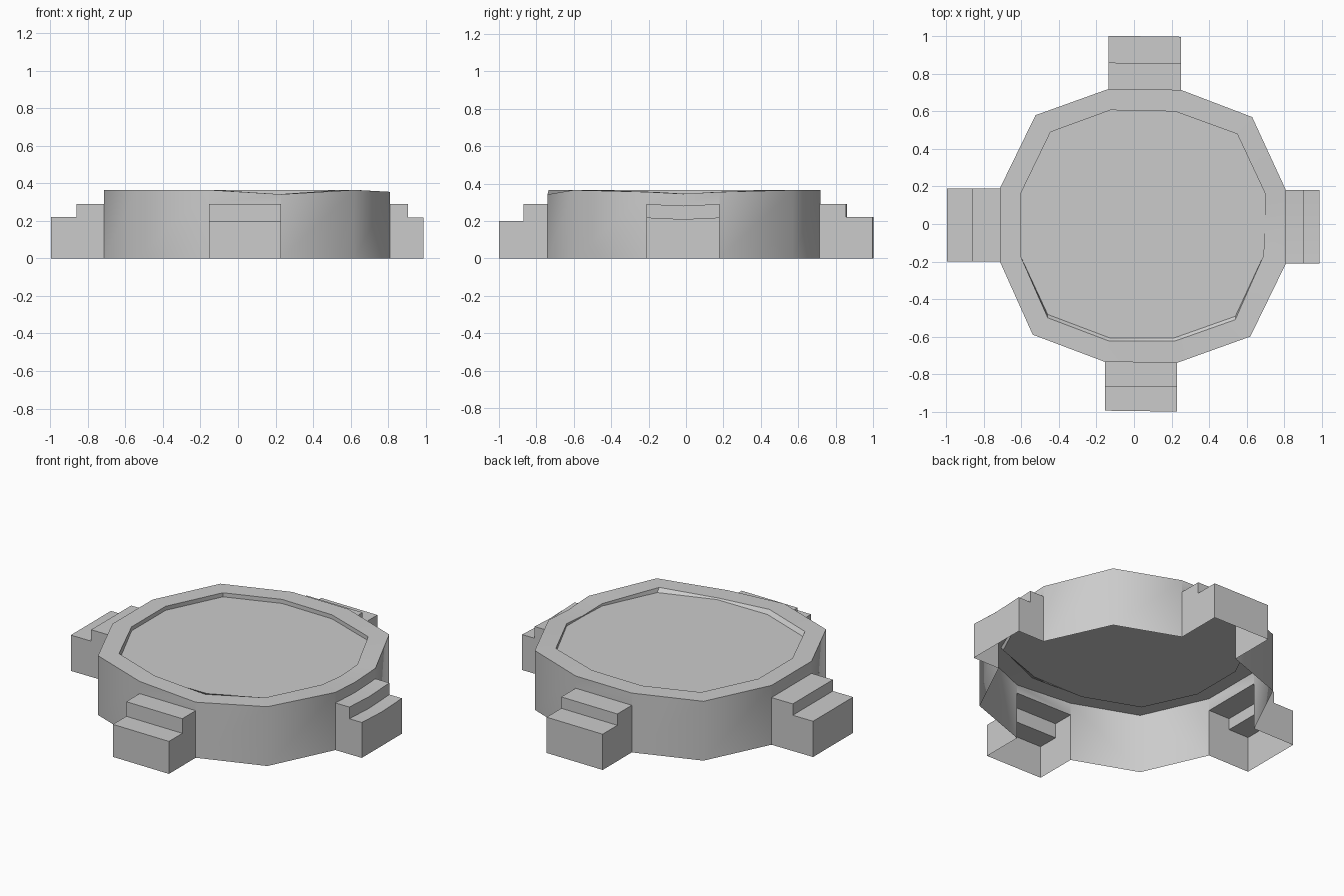
import bpy, bmesh, math

if "Cube" in bpy.data.objects:
    bpy.data.objects.remove(bpy.data.objects["Cube"])

TOP = 0.365      # rim height
STEP = 0.29      # upper tread height, also height of the wall openings
PANEL = 0.34     # recessed deck height

# outer rim corners (x, y, z), clockwise from the back
OUTER = [(-.135, .72, TOP), (.25, .715, TOP), (.63, .57, TOP), (.81, .18, .355),
         (.81, -.015, .345), (.81, -.21, .355), (.62, -.60, TOP), (.23, -.74, .342),
         (-.155, -.735, TOP), (-.54, -.59, TOP), (-.715, -.20, TOP), (-.715, .19, TOP),
         (-.525, .58, TOP)]
# inner rim corners (x, y)
INNER = [(-.125, .607), (.22, .60), (.55, .48), (.70, .16), (.698, 0), (.69, -.17),
         (.54, -.51), (.215, -.625), (-.13, -.625), (-.46, -.50), (-.605, -.17),
         (-.605, .16), (-.445, .49)]
# steps: name, rim corners, outward direction, upper depth, full depth, lower tread height
STEPS = [("back_step", [0, 1], (0, 1), .14, .283, .22),
         ("right_step", [3, 4, 5], (1, 0), .095, .18, .218),
         ("front_step", [7, 8], (0, -1), .13, .26, .20),
         ("left_step", [10, 11], (-1, 0), .145, .283, .22)]
N = len(OUTER)
open_edges = {i for s in STEPS for i in s[1][:-1]}


def make(name, build, angle):
    bm = bmesh.new()
    build(bm)
    bmesh.ops.remove_doubles(bm, verts=bm.verts, dist=1e-4)
    mesh = bpy.data.meshes.new(name)
    bm.to_mesh(mesh)
    bm.free()
    ob = bpy.data.objects.new(name, mesh)
    bpy.context.collection.objects.link(ob)
    bpy.ops.object.select_all(action='DESELECT')
    ob.select_set(True)
    bpy.context.view_layer.objects.active = ob
    bpy.ops.object.shade_smooth_by_angle(angle=math.radians(angle))


def face(bm, pts):
    bm.faces.new([bm.verts.new(p) for p in pts])


def tread_z(i):
    return STEP - (.009 if i == 4 else 0)


# outer wall, open behind each step
def wall(bm):
    for i in range(N):
        j = (i + 1) % N
        a, b = OUTER[i], OUTER[j]
        za, zb = (tread_z(i), tread_z(j)) if i in open_edges else (0, 0)
        face(bm, [a, b, (*b[:2], zb), (*a[:2], za)])


# flat rim around the top
def rim(bm):
    for i in range(N):
        j = (i + 1) % N
        face(bm, [OUTER[i], (*INNER[i], OUTER[i][2]),
                  (*INNER[j], OUTER[j][2]), OUTER[j]])


# shallow recess with the deck, its front edge pulled in slightly
def deck_xy(i):
    x, y = INNER[i]
    return (x, y + .018) if y < -.4 else (x, y)


def deck(bm):
    for i in range(N):
        j = (i + 1) % N
        face(bm, [(*INNER[i], OUTER[i][2]), (*deck_xy(i), PANEL),
                  (*deck_xy(j), PANEL), (*INNER[j], OUTER[j][2])])
    face(bm, [(*deck_xy(i), PANEL) for i in reversed(range(N))])


# two-tread step, hollow underneath
def step(ids, out, d1, d2, low):
    def build(bm):
        rows = []
        for i in ids:
            sag = STEP - tread_z(i)
            prof = [(0, STEP - sag), (d1, STEP - sag), (d1, low - sag),
                    (d2, low - sag), (d2, 0)]
            x, y = OUTER[i][:2]
            rows.append([(x + out[0] * d, y + out[1] * d, z) for d, z in prof])
        for r, s in zip(rows, rows[1:]):
            for k in range(4):
                face(bm, [r[k], r[k + 1], s[k + 1], s[k]][::-1])
        # stepped side walls
        for i, r, flip in ((ids[0], rows[0], 1), (ids[-1], rows[-1], -1)):
            side = [(*OUTER[i][:2], 0)] + r
            face(bm, side[::-flip])
    return build


make("outer_wall", wall, 50)
make("top_rim", rim, 30)
make("recessed_deck", deck, 30)
for name, ids, out, d1, d2, low in STEPS:
    make(name, step(ids, out, d1, d2, low), 30)
for ob in bpy.context.collection.objects:
    bm = bmesh.new()
    bm.from_mesh(ob.data)
    if ob.name == "outer_wall":
        c = 1
        bad = [f for f in bm.faces if f.normal.xy.dot(f.calc_center_median().xy) < 0]
    elif ob.name.endswith("_step"):
        mid = sum((v.co for v in bm.verts), bm.verts[:][0].co * 0) / len(bm.verts)
        bad = [f for f in bm.faces
               if (f.normal.z < -.5) or (abs(f.normal.z) < .5 and
               f.normal.xy.dot((f.calc_center_median() - mid).xy) < 0
               and max(v.co.z for v in f.verts) < .3 and min(v.co.z for v in f.verts) < .01)]
        out = next(s[2] for s in STEPS if s[0] == ob.name)
        bad += [f for f in bm.faces if f not in bad and min(v.co.z for v in f.verts) > .01
                and abs(f.normal.z) < .5 and f.normal.x * out[0] + f.normal.y * out[1] < 0]
    else:
        bad = [f for f in bm.faces if f.normal.z < -.1 or (abs(f.normal.z) < .5 and
               f.normal.xy.dot(f.calc_center_median().xy) > 0)]
    bmesh.ops.reverse_faces(bm, faces=bad)
    bm.to_mesh(ob.data)
    bm.free()
